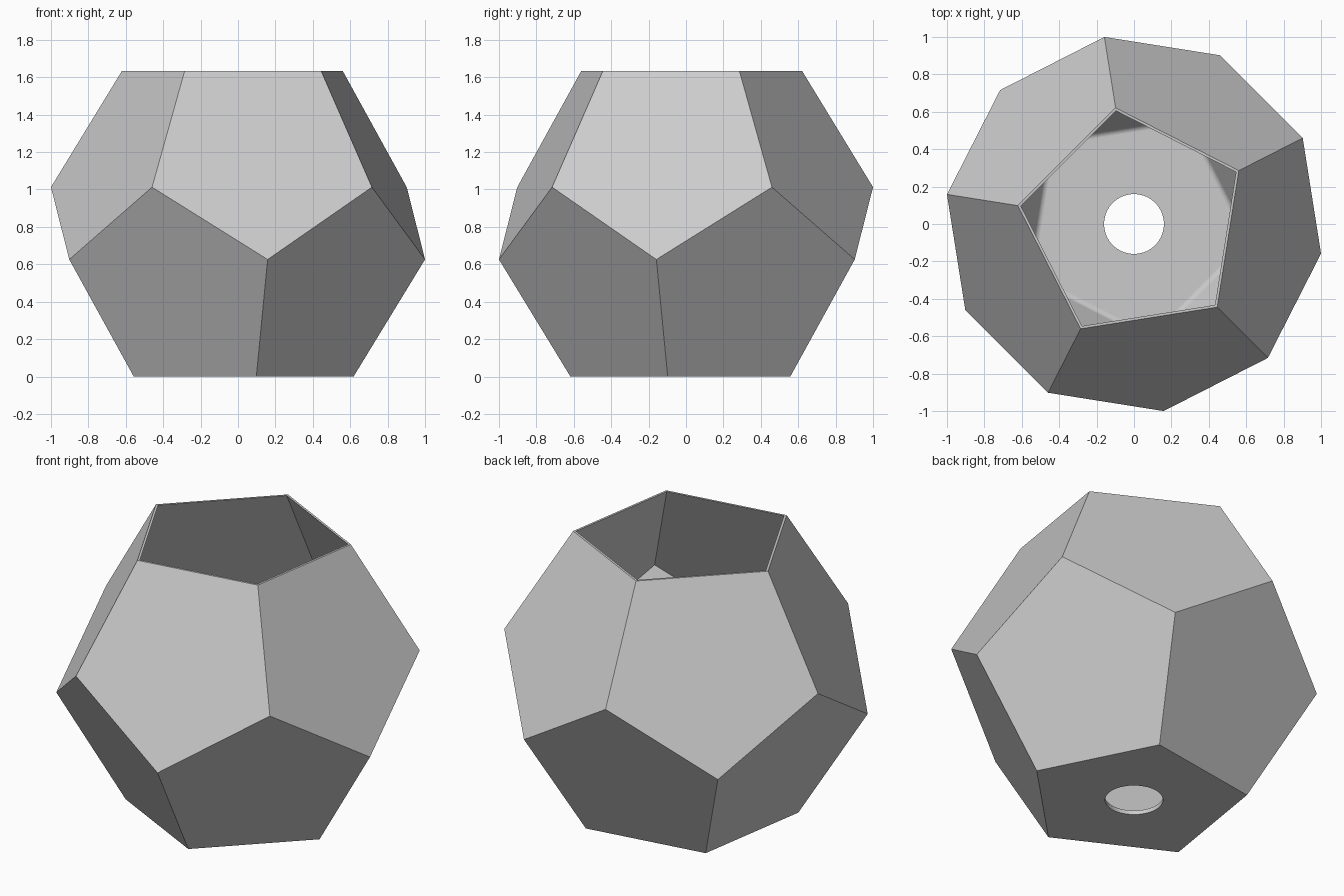
import bpy, bmesh, math
from mathutils import Vector

if "Cube" in bpy.data.objects:
    bpy.data.objects.remove(bpy.data.objects["Cube"])

R = 1 / math.cos(math.radians(9))      # radius of the middle corners
EDGE = R / 1.3764
FULL = 2.227 * EDGE                    # full dodecahedron height
RIM = 1.633
WALL, FLOOR = 0.012, 0.025
HOLE, SIDES = 0.16, 64

bm = bmesh.new()


def ring(radius, z, start, n=5):
    step = math.tau / n
    return [bm.verts.new((radius * math.cos(start + i * step),
                          radius * math.sin(start + i * step), z)) for i in range(n)]


def loop_edges(verts):
    pairs = zip(verts, verts[1:] + verts[:1])
    return [bm.edges.get(p) or bm.edges.new(p) for p in pairs]


def shell(scale, z_low, z_high):
    """Ten pentagon walls, trimmed at the two given heights."""
    mid = FULL / 2
    r_mid, r_end = R * scale, R * scale / 1.618
    dz_mid, dz_end = 0.118 * FULL * scale, mid * scale

    def radius(dz):
        return r_mid + (r_end - r_mid) * (dz - dz_mid) / (dz_end - dz_mid)

    a, b = math.radians(63), math.radians(99)
    low = ring(radius(mid - z_low), z_low, a)
    low_mid = ring(r_mid, mid - dz_mid, a)
    up_mid = ring(r_mid, mid + dz_mid, b)
    top = ring(radius(z_high - mid), z_high, b)
    for i in range(5):
        j = (i + 1) % 5
        bm.faces.new((low[i], low[j], low_mid[j], up_mid[i], low_mid[i]))
        bm.faces.new((up_mid[i], low_mid[j], up_mid[j], top[j], top[i]))
    return low, top


# Outer and inner walls
outer_low, outer_top = shell(1, 0, RIM)
inner_low, inner_top = shell(1 - WALL / (FULL / 2), FLOOR, RIM)

# Flat rim joining the walls
for i in range(5):
    j = (i + 1) % 5
    bm.faces.new((outer_top[i], outer_top[j], inner_top[j], inner_top[i]))

# Rounded corner between inner wall and floor
bm.faces.new(inner_low)
bmesh.ops.bevel(bm, geom=loop_edges(inner_low), offset=0.02, segments=6,
                profile=0.5, affect='EDGES')
floor = next(f for f in bm.faces if all(abs(v.co.z - FLOOR) < 1e-4 for v in f.verts))
floor_verts = list(floor.verts)
bmesh.ops.delete(bm, geom=[floor], context='FACES_ONLY')

# Drain hole through the base
hole_low = ring(HOLE, 0, 0, SIDES)
hole_high = ring(HOLE, FLOOR, 0, SIDES)
for verts, hole, up in ((outer_low, hole_low, -1), (floor_verts, hole_high, 1)):
    bmesh.ops.triangle_fill(bm, use_beauty=True, use_dissolve=False,
                            edges=loop_edges(verts) + loop_edges(hole),
                            normal=Vector((0, 0, up)))
for i in range(SIDES):
    j = (i + 1) % SIDES
    bm.faces.new((hole_low[i], hole_low[j], hole_high[j], hole_high[i]))

bmesh.ops.recalc_face_normals(bm, faces=bm.faces)
mesh = bpy.data.meshes.new("planter_pot")
bm.to_mesh(mesh)
bm.free()
pot = bpy.data.objects.new("planter_pot", mesh)
bpy.context.collection.objects.link(pot)

# Single plain grey
grey = bpy.data.materials.new("plain_grey")
grey.use_nodes = True
colour = (0.6, 0.6, 0.6, 1)
grey.diffuse_color = colour
grey.node_tree.nodes["Principled BSDF"].inputs["Base Color"].default_value = colour
mesh.materials.append(grey)
